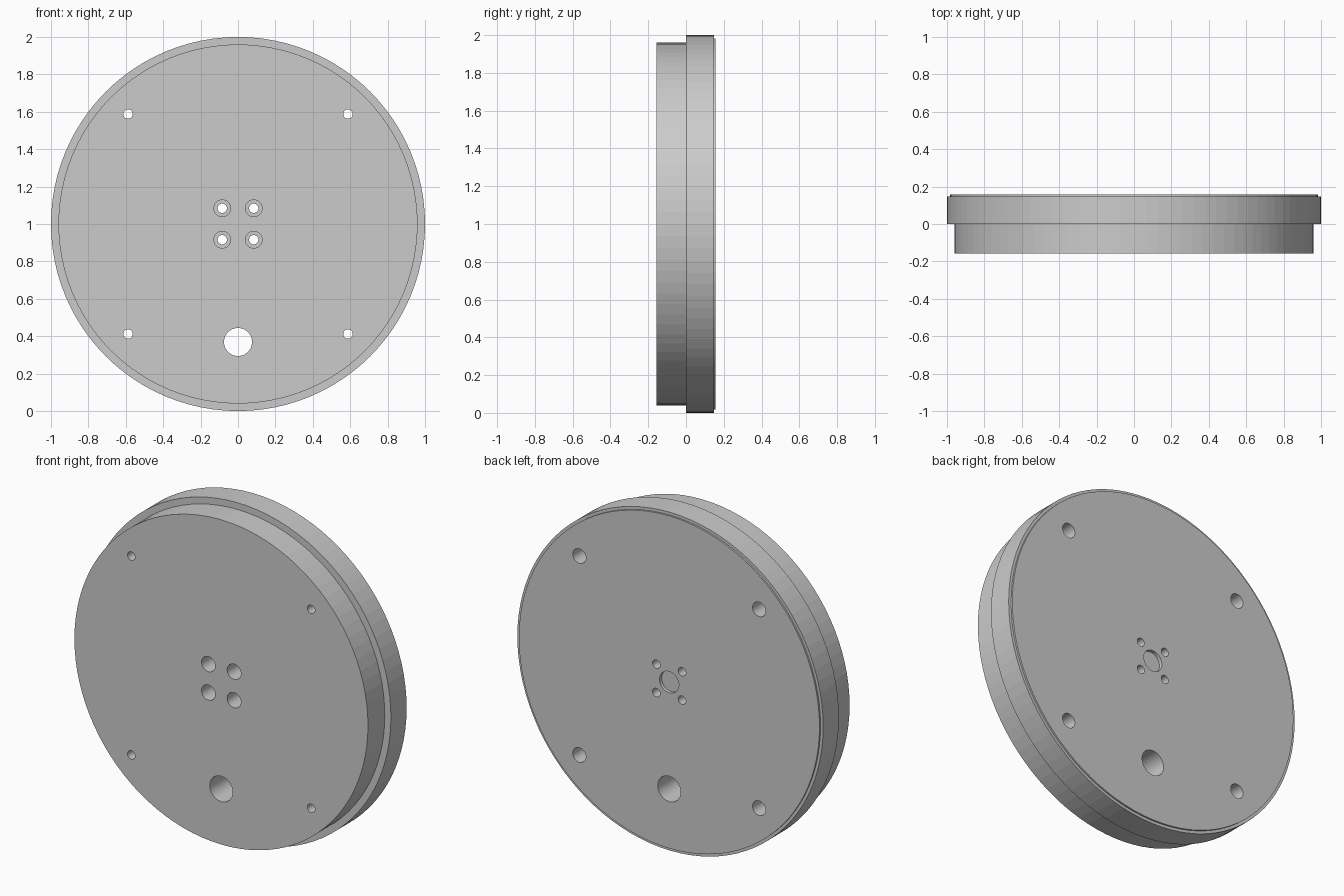
import bpy, bmesh, math

if "Cube" in bpy.data.objects:
    bpy.data.objects.remove(bpy.data.objects["Cube"])

ZC = 1.0      # height of the disc centre
T = 0.157     # half thickness


def lathe(bm, profile, x, z, seg):
    """Closed solid turned about the y axis from (radius, y) points."""
    rings = []
    for r, y in profile:
        rings.append([bm.verts.new((x + r * math.cos(2 * math.pi * i / seg), y,
                                    z + r * math.sin(2 * math.pi * i / seg)))
                      for i in range(seg)])
    for a, b in zip(rings, rings[1:]):
        for i in range(seg):
            j = (i + 1) % seg
            bm.faces.new((a[i], a[j], b[j], b[i]))
    bm.faces.new(rings[0])
    bm.faces.new(rings[-1])


def to_object(bm, name):
    bmesh.ops.recalc_face_normals(bm, faces=bm.faces)
    mesh = bpy.data.meshes.new(name)
    bm.to_mesh(mesh)
    bm.free()
    ob = bpy.data.objects.new(name, mesh)
    bpy.context.collection.objects.link(ob)
    return ob


# Stepped disc: smaller front, wider back, thin raised back face
bm = bmesh.new()
lathe(bm, [(0.96, -T), (0.96, 0), (1.0, 0), (1.0, 0.147), (0.983, 0.147), (0.983, T)],
      0, ZC, 96)
disc = to_object(bm, "stepped_disc")

# Hole cutters
bm = bmesh.new()
for sx in (-1, 1):
    for sz in (-1, 1):
        # Outer screw holes, counterbored from the back
        lathe(bm, [(0.025, -0.3), (0.025, -0.04), (0.043, -0.04), (0.043, 0.3)],
              sx * 0.588, ZC + sz * 0.588, 32)
        # Central screw holes, counterbored from the front
        lathe(bm, [(0.045, -0.3), (0.045, 0.04), (0.025, 0.04), (0.025, 0.3)],
              sx * 0.084, ZC + sz * 0.084, 32)
# Large cable hole
lathe(bm, [(0.075, -0.3), (0.075, 0.3)], 0, ZC - 0.631, 48)
# Shallow centre recess in the back
lathe(bm, [(0.063, T - 0.02), (0.063, 0.3)], 0, ZC, 48)
cutter = to_object(bm, "hole_cutter")
cutter.hide_render = True

# Cut the holes and remove the cutter
bpy.context.view_layer.objects.active = disc
mod = disc.modifiers.new("holes", 'BOOLEAN')
mod.operation = 'DIFFERENCE'
mod.solver = 'EXACT'
mod.object = cutter
bpy.ops.object.modifier_apply(modifier=mod.name)
bpy.data.objects.remove(cutter)
